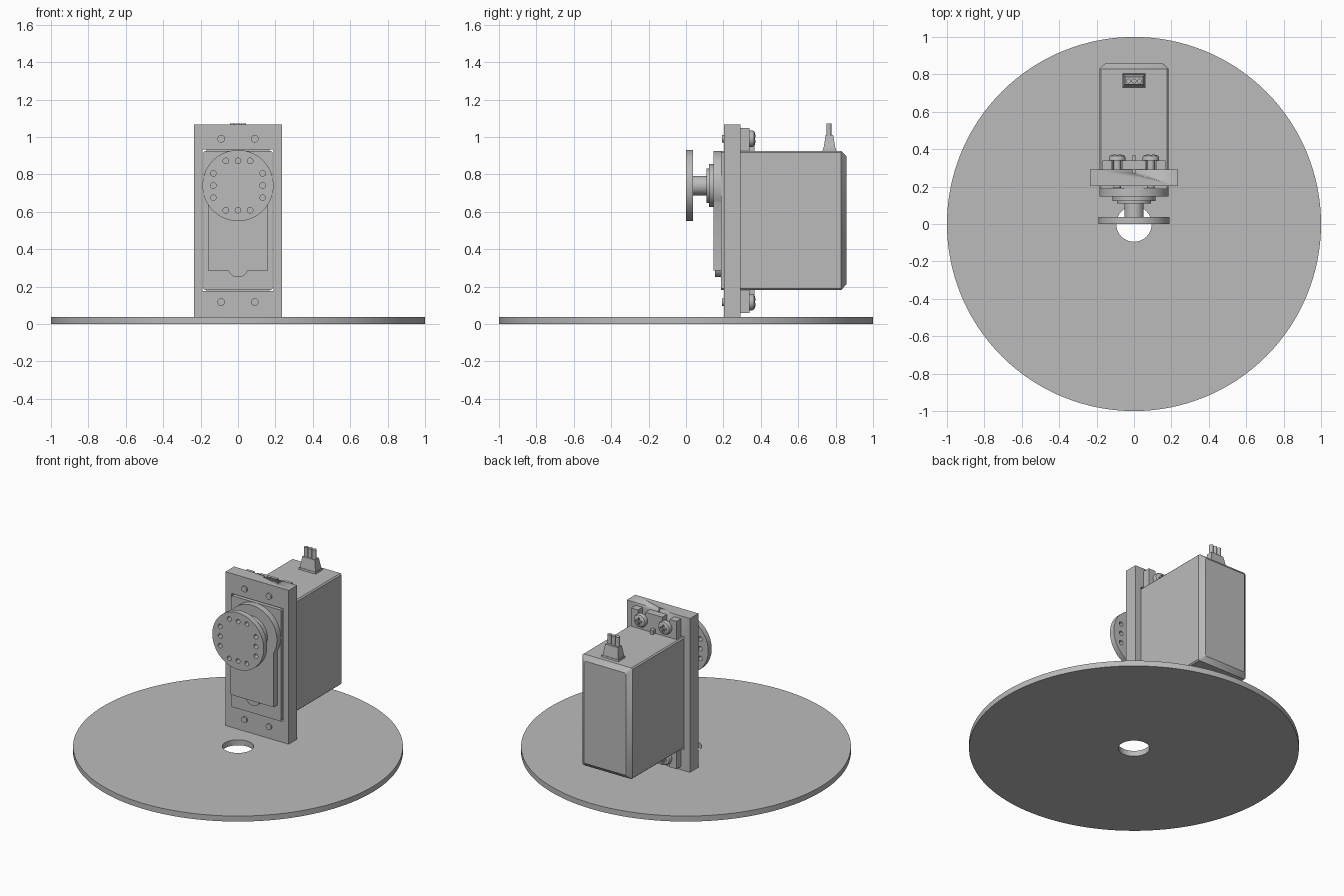
import bpy, bmesh
from math import sin, cos, pi, radians
from mathutils import Matrix

cube = bpy.data.objects.get("Cube")
if cube:
    bpy.data.objects.remove(cube)

grey = bpy.data.materials.new("plain_grey")
grey.use_nodes = True
colour = (0.5, 0.5, 0.5, 1)
grey.diffuse_color = colour
grey.node_tree.nodes["Principled BSDF"].inputs["Base Color"].default_value = colour

UPRIGHT = Matrix.Rotation(pi / 2, 4, "X")   # turns a flat profile to face the front
AXIS_Z = 0.74                               # height of the output shaft
MIRROR = 1.107                              # top part z -> bottom part MIRROR - z


def finish(name, bm):
    """Clean the mesh, shade it and link it with the material."""
    bmesh.ops.remove_doubles(bm, verts=bm.verts, dist=0.0001)
    bmesh.ops.recalc_face_normals(bm, faces=bm.faces)
    mesh = bpy.data.meshes.new(name)
    bm.to_mesh(mesh)
    bm.free()
    mesh.shade_smooth()
    mesh.set_sharp_from_angle(angle=radians(32))
    mesh.materials.append(grey)
    obj = bpy.data.objects.new(name, mesh)
    bpy.context.collection.objects.link(obj)
    return obj


def arc(cx, cy, r, start=0, end=360, n=48):
    closed = end - start == 360
    steps = n if closed else n - 1
    angles = [radians(start + (end - start) * i / steps) for i in range(n)]
    return [(cx + r * cos(a), cy + r * sin(a)) for a in angles]


def rect(x, low, high):
    return [(-x, low), (x, low), (x, high), (-x, high)]


def plate(name, loops, low, high, upright=True):
    """Extrude an outline with holes from low to high, along y or z."""
    curve = bpy.data.curves.new(name, "CURVE")
    curve.dimensions = "2D"
    curve.fill_mode = "BOTH"
    curve.extrude = (high - low) / 2
    for loop in loops:
        spline = curve.splines.new("POLY")
        spline.points.add(len(loop) - 1)
        for point, (x, y) in zip(spline.points, loop):
            point.co = (x, y, 0, 1)
        spline.use_cyclic_u = True
    temp = bpy.data.objects.new(name + "_outline", curve)
    bpy.context.collection.objects.link(temp)
    mesh = bpy.data.meshes.new_from_object(
        temp.evaluated_get(bpy.context.evaluated_depsgraph_get()))
    bm = bmesh.new()
    bm.from_mesh(mesh)
    bpy.data.objects.remove(temp)
    bpy.data.curves.remove(curve)
    bpy.data.meshes.remove(mesh)
    mid = (low + high) / 2
    shift = Matrix.Translation((0, mid, 0) if upright else (0, 0, mid))
    bm.transform(shift @ UPRIGHT if upright else shift)
    return finish(name, bm)


def loft(name, rings):
    """Join rings of 3D points and cap both ends."""
    bm = bmesh.new()
    rows = [[bm.verts.new(p) for p in ring] for ring in rings]
    n = len(rows[0])
    for a, b in zip(rows, rows[1:]):
        for i in range(n):
            j = (i + 1) % n
            bm.faces.new((a[i], a[j], b[j], b[i]))
    bm.faces.new(rows[0])
    bm.faces.new(rows[-1])
    return finish(name, bm)


def turned(name, x, z, profile, n=32):
    """Solid of revolution along y from (radius, y) pairs."""
    return loft(name, [[(px, y, pz) for px, pz in arc(x, z, r, n=n)]
                       for r, y in profile])


def block(name, x0, x1, y0, y1, z0, z1):
    return loft(name, [[(x0, y0, z), (x1, y0, z), (x1, y1, z), (x0, y1, z)]
                       for z in (z0, z1)])


def cut(target, cutter):
    """Subtract the cutter, keep only the result."""
    mod = target.modifiers.new("cut", "BOOLEAN")
    mod.operation = "DIFFERENCE"
    mod.solver = "EXACT"
    mod.object = cutter
    result = bpy.data.meshes.new_from_object(
        target.evaluated_get(bpy.context.evaluated_depsgraph_get()))
    target.modifiers.clear()
    target.data = result
    bpy.data.objects.remove(cutter)


# Round base with a central hole
plate("base_disc", [arc(0, 0, 1, n=128), arc(0, 0, 0.095)], 0, 0.037, upright=False)

# Upright mounting frame with a window for the motor
frame = plate("mounting_frame", [rect(0.234, 0.037, 1.066), rect(0.19, 0.176, 0.932)],
              0.202, 0.292)
cut(frame, block("notch", -0.009, 0.009, 0.27, 0.3, 1.03, 1.1))

# Motor case with fine edge bevels and a chamfered back
def case_ring(y, inset, bevel=0.008):
    x, low, high = 0.185 - inset, 0.182 + inset, 0.926 - inset
    return [(-x + bevel, y, low), (x - bevel, y, low), (x, y, low + bevel),
            (x, y, high - bevel), (x - bevel, y, high), (-x + bevel, y, high),
            (-x, y, high - bevel), (-x, y, low + bevel)]


loft("motor_case", [case_ring(0.188, 0), case_ring(0.83, 0), case_ring(0.858, 0.03)])

# Raised gear cover, rounded around the shaft
cover = [(-0.16, 0.285), (0.16, 0.285)] + arc(0, AXIS_Z, 0.185, -30, 210, 56)
plate("gear_cover", [cover], 0.147, 0.19)
plate("cover_tab", [arc(0, 0.305, 0.055)], 0.155, 0.19)

# Bearing collar and output shaft
turned("shaft_collar", 0, AXIS_Z, [(0.115, 0.15), (0.115, 0.122), (0.092, 0.122),
                                   (0.092, 0.11), (0.052, 0.11), (0.052, 0.03)], 48)

# Horn disc with three holes on each of its four sides
holes = []
for step in (-0.065, 0, 0.065):
    for side in (-0.132, 0.132):
        holes += [arc(step, AXIS_Z + side, 0.015, n=20),
                  arc(side, AXIS_Z + step, 0.015, n=20)]
plate("horn_disc", [arc(0, AXIS_Z, 0.19, n=72)] + holes, 0, 0.037)

# Mounting ears with open slots, ribs and screws, above and below the case
for end in ("top", "bottom"):
    def flip(z):
        return z if end == "top" else MIRROR - z

    ear = [(-0.168, 0.92), (0.168, 0.92), (0.168, 1.048)]
    for x in (0.09, -0.09):
        ear += [(x + 0.027, 1.048)]
        ear += [(px, pz) for px, pz in arc(x, 0.99, 0.027, 0, -180, 13)]
        ear += [(x - 0.027, 1.048)]
    ear += [(-0.168, 1.048)]
    plate(end + "_ear", [[(x, flip(z)) for x, z in ear]], 0.292, 0.34)
    z0, z1 = sorted((flip(0.92), flip(0.955)))
    block(end + "_ear_rib", -0.012, 0.012, 0.33, 0.365, z0, z1)

    for side, x in (("left", 0.09), ("right", -0.09)):
        z = flip(0.99)
        screw = turned(end + "_" + side + "_screw", x, z,
                       [(0.02, 0.192), (0.02, 0.34), (0.044, 0.34), (0.044, 0.356),
                        (0.04, 0.364), (0.03, 0.369), (0.015, 0.372)])
        for w, h in ((0.024, 0.006), (0.006, 0.024)):
            cut(screw, block("slot", x - w, x + w, 0.358, 0.4, z - h, z + h))
        screw.data.set_sharp_from_angle(angle=radians(32))

# Cable plug on top of the case
def plug_ring(z, x, y):
    return [(-x, 0.767 - y, z), (x, 0.767 - y, z), (x, 0.767 + y, z), (-x, 0.767 + y, z)]


loft("cable_plug", [plug_ring(0.92, 0.062, 0.037), plug_ring(0.938, 0.062, 0.035),
                    plug_ring(0.938, 0.058, 0.032), plug_ring(1.01, 0.047, 0.02)])
for i in (-1, 0, 1):
    wire = arc(i * 0.03, 0.764, 0.013, n=16)
    loft("wire_" + str(i + 2), [[(x, y, z) for x, y in wire] for z in (1.0, 1.072)])
